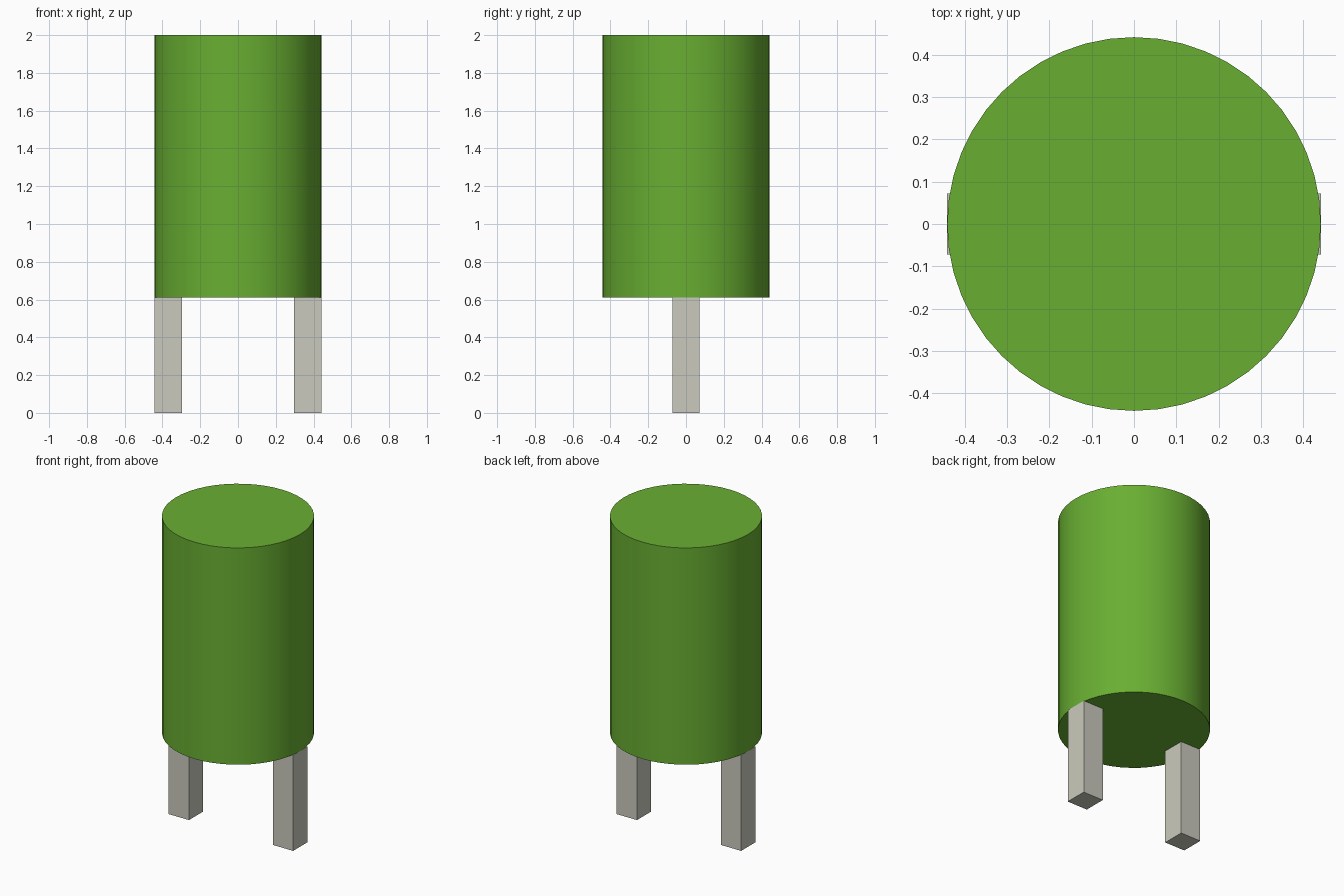
import bpy
import math

cube = bpy.data.objects.get("Cube")
if cube:
    bpy.data.objects.remove(cube, do_unlink=True)

RADIUS, HEIGHT, LEG_HEIGHT, LEG_WIDTH = 0.441, 2.0, 0.612, 0.144


def make_material(name, color):
    mat = bpy.data.materials.new(name)
    mat.use_nodes = True
    mat.diffuse_color = color
    mat.node_tree.nodes["Principled BSDF"].inputs["Base Color"].default_value = color
    return mat


green = make_material("leaf green", (0.141, 0.429, 0.032, 1))
grey = make_material("warm light grey", (0.59, 0.59, 0.51, 1))

# Cylindrical body with smooth sides and flat caps
body_height = HEIGHT - LEG_HEIGHT
bpy.ops.mesh.primitive_cylinder_add(
    vertices=48, radius=RADIUS, depth=body_height,
    location=(0, 0, LEG_HEIGHT + body_height / 2))
body = bpy.context.object
body.name = "body"
body.data.materials.append(green)
bpy.ops.object.shade_smooth_by_angle(angle=math.radians(30))

# Two square legs, outer faces flush with the body's widest points
for name, side in (("left_leg", 1), ("right_leg", -1)):
    bpy.ops.mesh.primitive_cube_add(
        size=1, location=(side * (RADIUS - LEG_WIDTH / 2), 0, LEG_HEIGHT / 2))
    leg = bpy.context.object
    leg.name = name
    leg.scale = (LEG_WIDTH, LEG_WIDTH, LEG_HEIGHT)
    bpy.ops.object.transform_apply(location=False, rotation=False, scale=True)
    leg.data.materials.append(grey)
